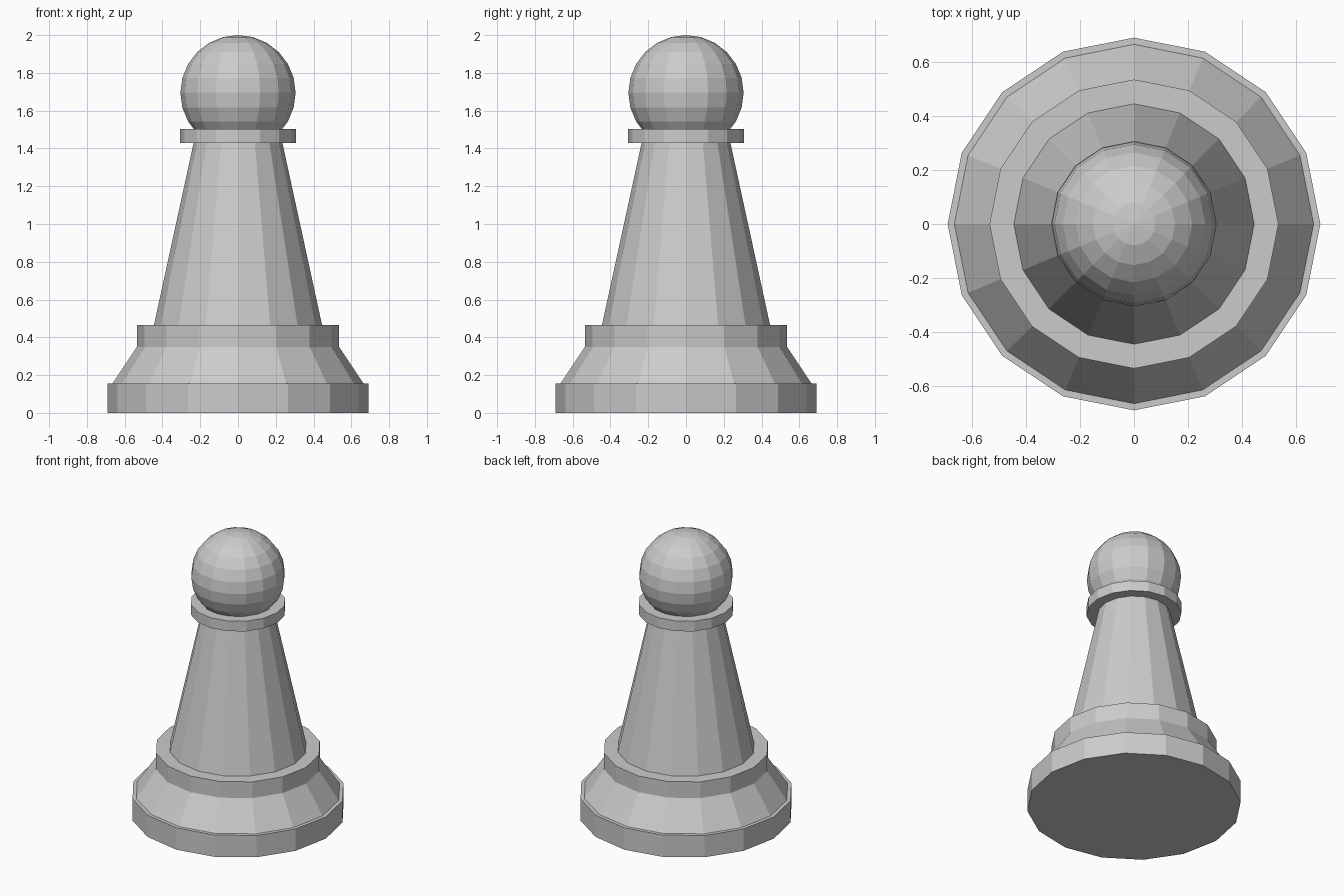
import bpy, bmesh
from math import cos, sin, tau
from mathutils import Matrix

if "Cube" in bpy.data.objects:
    bpy.data.objects.remove(bpy.data.objects["Cube"])

SIDES = 16


def new_object(name, bm):
    bmesh.ops.recalc_face_normals(bm, faces=bm.faces)
    mesh = bpy.data.meshes.new(name)
    bm.to_mesh(mesh)
    bm.free()
    obj = bpy.data.objects.new(name, mesh)
    bpy.context.collection.objects.link(obj)
    return obj


def lathe(name, profile):
    """Turn (radius, height) points into a closed, flat-faced solid."""
    bm = bmesh.new()
    rings = [[bm.verts.new((r * cos(tau * i / SIDES), r * sin(tau * i / SIDES), z))
              for i in range(SIDES)] for r, z in profile]
    for low, high in zip(rings, rings[1:]):
        for i in range(SIDES):
            j = (i + 1) % SIDES
            bm.faces.new((low[i], low[j], high[j], high[i]))
    bm.faces.new(rings[0][::-1])
    bm.faces.new(rings[-1])
    return new_object(name, bm)


# Stepped base, sloped into a short upright rim
lathe("base", [(0.69, 0), (0.69, 0.155), (0.665, 0.155), (0.535, 0.35), (0.535, 0.465)])

# Tapered body
lathe("body", [(0.445, 0.465), (0.235, 1.43)])

# Thin collar under the head
lathe("collar", [(0.307, 1.43), (0.307, 1.503)])

# Faceted ball head, sunk into the collar
ball = bmesh.new()
bmesh.ops.create_uvsphere(ball, u_segments=SIDES, v_segments=12, radius=0.305,
                          matrix=Matrix.Translation((0, 0, 1.695)))
new_object("head", ball)
